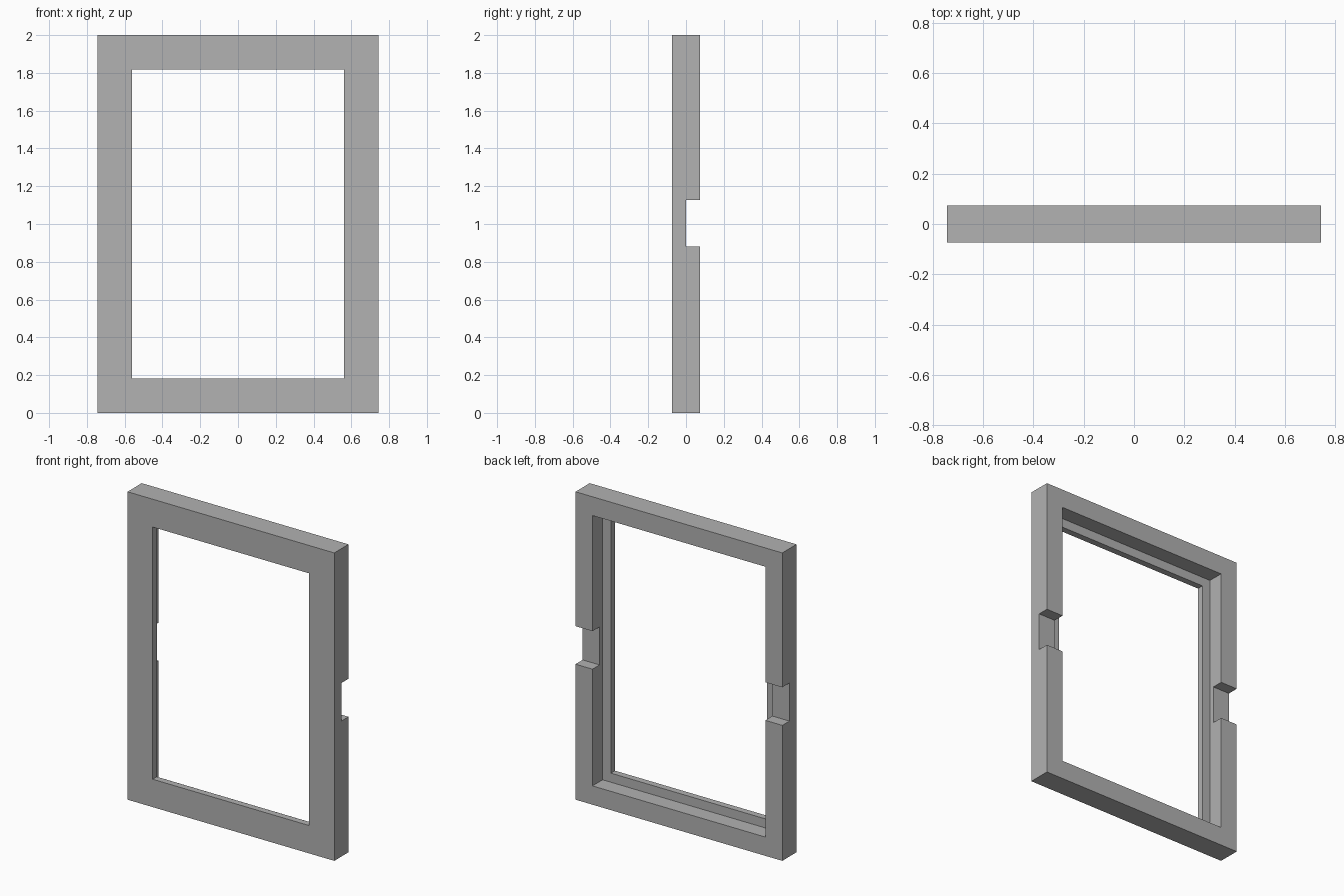
import bpy
from mathutils import Vector

cube = bpy.data.objects.get("Cube")
if cube:
    bpy.data.objects.remove(cube, do_unlink=True)

# Overall half sizes and member dimensions
HALF_W, HALF_D, HEIGHT = 0.743, 0.073, 2.0
MEMBER = 0.181        # visible width of the frame from the front
RIM = 0.122           # width of the back rim around the rebate
REBATE_Y = -0.031     # where the rebate meets the front lip
NOTCH = (0.88, 1.127)  # height range of the side notches

# Single grey material
grey = bpy.data.materials.new("plain grey")
grey.use_nodes = True
colour = (0.445, 0.445, 0.445, 1)
grey.diffuse_color = colour
grey.node_tree.nodes["Principled BSDF"].inputs["Base Color"].default_value = colour


def box(name, low, high):
    """Box between two opposite corners."""
    low, high = Vector(low), Vector(high)
    bpy.ops.mesh.primitive_cube_add(size=1)
    obj = bpy.context.object
    obj.name = obj.data.name = name
    for v in obj.data.vertices:
        v.co = [l + (c + 0.5) * (h - l) for l, h, c in zip(low, high, v.co)]
    obj.data.materials.append(grey)
    return obj


def cut(target, cutter):
    """Subtract the cutter from the target, then discard it."""
    cutter.hide_render = True
    mod = target.modifiers.new(cutter.name, 'BOOLEAN')
    mod.operation = 'DIFFERENCE'
    mod.solver = 'EXACT'
    mod.object = cutter
    bpy.context.view_layer.objects.active = target
    bpy.ops.object.modifier_apply(modifier=mod.name)
    bpy.data.objects.remove(cutter, do_unlink=True)


# Solid slab
frame = box("frame", (-HALF_W, -HALF_D, 0), (HALF_W, HALF_D, HEIGHT))

# Front opening, right through
x = HALF_W - MEMBER
cut(frame, box("opening_cutter", (-x, -1, MEMBER), (x, 1, HEIGHT - MEMBER)))

# Wider rebate from the back, leaving a thin front lip
x = HALF_W - RIM
cut(frame, box("rebate_cutter", (-x, REBATE_Y, RIM), (x, 1, HEIGHT - RIM)))

# Half-depth notch across the back of both uprights
cut(frame, box("notch_cutter", (-1, 0, NOTCH[0]), (1, 1, NOTCH[1])))
